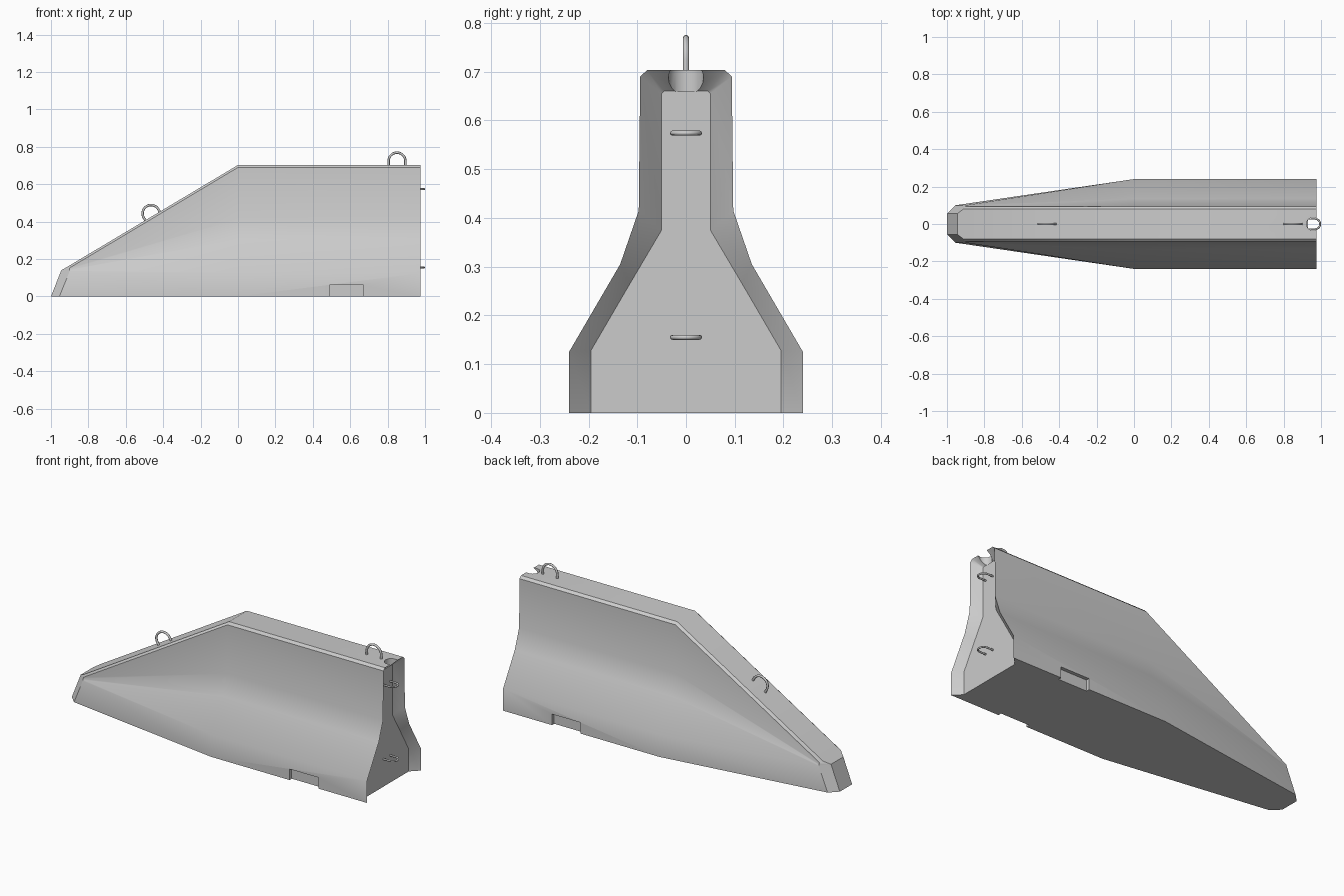
import bpy, bmesh
from math import sin, cos, pi, radians
from mathutils import Vector, Matrix

if "Cube" in bpy.data.objects:
    bpy.data.objects.remove(bpy.data.objects["Cube"])

# Half cross-sections (y, z) from base corner to top edge
FULL = [(.24, 0), (.24, .125), (.135, .305), (.097, .415), (.094, .69), (.08, .703)]
INSET = [(.195, 0), (.195, .128), (.115, .265), (.05, .375), (.05, .655), (.045, .66)]
NOSE_BACK = [(-.955, .10, 0), (-.9, .1, .135), (-.9, .098, .14), (-.9, .097, .145),
             (-.9, .094, .153), (-.912, .08, .159)]
NOSE_FRONT = [(-1, .055, 0)] + [(-.945, .055, .14)] * 5


def at(x, prof):
    return [(x, y, z) for y, z in prof]


def finish(obj, angle=32):
    bpy.ops.object.select_all(action='DESELECT')
    obj.select_set(True)
    bpy.context.view_layer.objects.active = obj
    bpy.ops.object.shade_smooth_by_angle(angle=radians(angle))


def barrier_body():
    bm = bmesh.new()
    rings = []
    for sec in (NOSE_FRONT, NOSE_BACK, at(0, FULL), at(.975, FULL), at(.93, INSET)):
        pts = sec + [(x, -y, z) for x, y, z in reversed(sec)]
        rings.append([bm.verts.new(p) for p in pts])
    # Skin between sections, leaving the underside open
    for a, b in zip(rings, rings[1:]):
        for i in range(len(a) - 1):
            bm.faces.new((a[i], a[i + 1], b[i + 1], b[i]))
    bm.faces.new(rings[0])
    bm.faces.new(rings[-1])
    # One flat underside
    bm.faces.new([r[0] for r in rings] + [r[-1] for r in reversed(rings)])
    bmesh.ops.remove_doubles(bm, verts=bm.verts, dist=1e-5)
    bmesh.ops.dissolve_degenerate(bm, edges=bm.edges, dist=1e-5)
    bmesh.ops.recalc_face_normals(bm, faces=bm.faces)
    me = bpy.data.meshes.new("barrier_body")
    bm.to_mesh(me)
    bm.free()
    obj = bpy.data.objects.new("barrier_body", me)
    bpy.context.collection.objects.link(obj)
    return obj


def cut(obj, cutter):
    cutter.hide_render = True
    bpy.context.view_layer.objects.active = obj
    mod = obj.modifiers.new("cut", 'BOOLEAN')
    mod.operation, mod.solver, mod.object = 'DIFFERENCE', 'EXACT', cutter
    bpy.ops.object.modifier_apply(modifier=mod.name)
    bpy.data.objects.remove(cutter)


def wire_loop(name, matrix, radius, leg, wire):
    # U-shaped bar: legs along -z, arch in the xz plane
    path = [(radius, 0, -leg)]
    path += [(radius * cos(pi * i / 14), 0, radius * sin(pi * i / 14)) for i in range(15)]
    path.append((-radius, 0, -leg))
    cu = bpy.data.curves.new(name, 'CURVE')
    cu.dimensions = '3D'
    cu.bevel_depth, cu.bevel_resolution, cu.use_fill_caps = wire, 2, True
    sp = cu.splines.new('POLY')
    sp.points.add(len(path) - 1)
    for p, co in zip(sp.points, path):
        p.co = (*(matrix @ Vector(co)), 1)
    obj = bpy.data.objects.new(name, cu)
    bpy.context.collection.objects.link(obj)
    bpy.ops.object.select_all(action='DESELECT')
    obj.select_set(True)
    bpy.context.view_layer.objects.active = obj
    bpy.ops.object.convert(target='MESH')
    finish(bpy.context.object, 50)


body = barrier_body()

# Shallow drainage pockets on both sides
for s in (-1, 1):
    bpy.ops.mesh.primitive_cube_add(size=1, location=(.58, s * .25, .02))
    bpy.context.object.scale = (.18, .06, .084)
    cut(body, bpy.context.object)

# Round pin notch through the lip at the connecting end
bpy.ops.mesh.primitive_cylinder_add(vertices=20, radius=.036, depth=.1, location=(.958, 0, .7095))
cut(body, bpy.context.object)
finish(body)

# Lifting loops: one on the flat top, one square to the ramp
wire_loop("lifting_loop_top", Matrix.Translation((.85, 0, .724)), .045, .04, .0065)
wire_loop("lifting_loop_ramp",
          Matrix.Translation((-.465, 0, .444)) @ Matrix.Rotation(radians(-30), 4, 'Y'),
          .045, .045, .0065)

# Horizontal coupling loops in the end recess
turn = Matrix(((0, 0, 1, 0), (1, 0, 0, 0), (0, 1, 0, 0), (0, 0, 0, 1)))
for name, z in (("coupling_loop_low", .155), ("coupling_loop_high", .574)):
    wire_loop(name, Matrix.Translation((.967, 0, z)) @ turn, .028, .042, .005)
